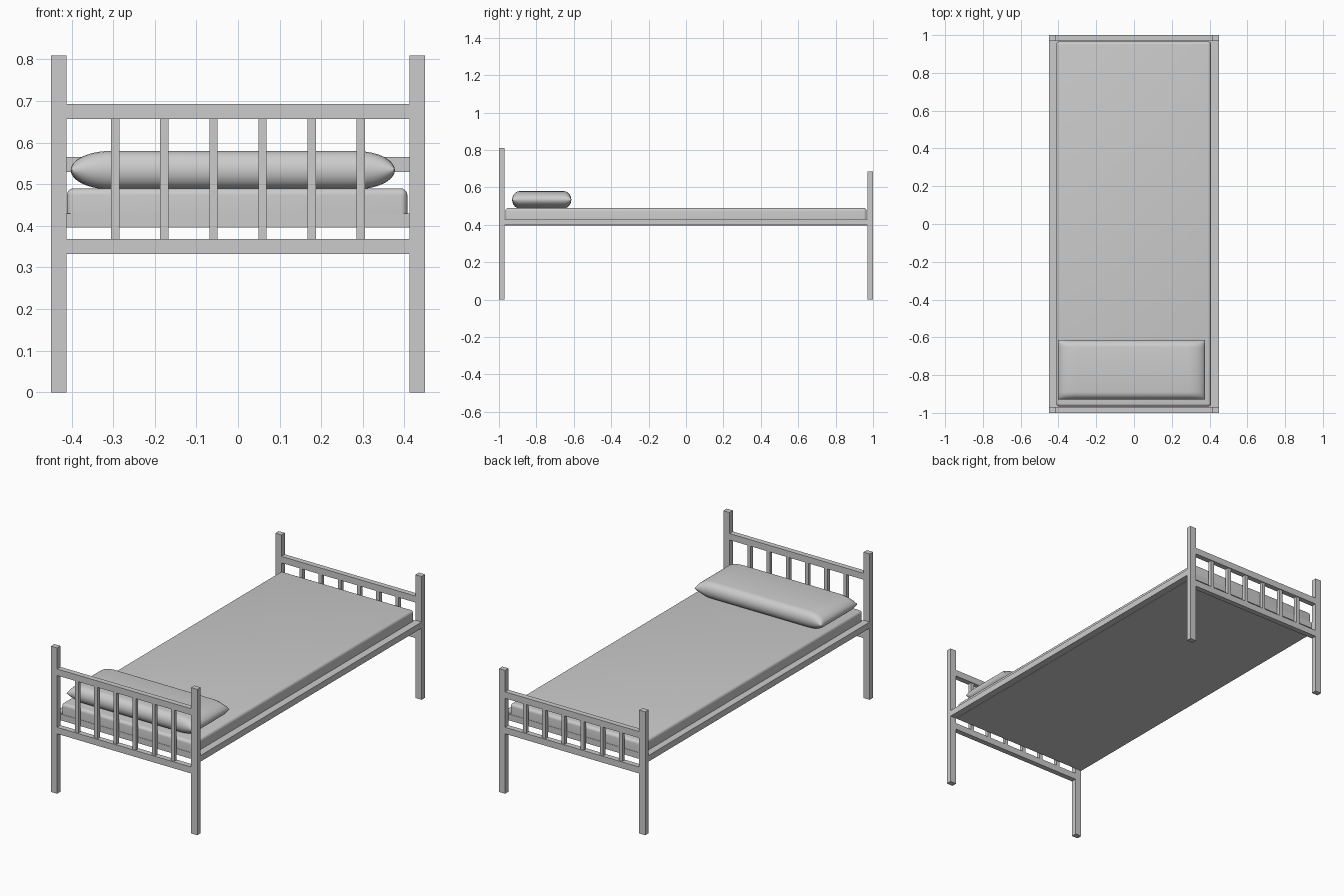
import bpy, bmesh, math

cube = bpy.data.objects.get("Cube")
if cube:
    bpy.data.objects.remove(cube, do_unlink=True)

grey = bpy.data.materials.new("light_grey")
grey.use_nodes = True
grey.diffuse_color = (0.6, 0.6, 0.6, 1)
grey.node_tree.nodes["Principled BSDF"].inputs["Base Color"].default_value = (0.6, 0.6, 0.6, 1)


def finish(name, bm):
    bmesh.ops.recalc_face_normals(bm, faces=bm.faces)
    mesh = bpy.data.meshes.new(name)
    bm.to_mesh(mesh)
    bm.free()
    obj = bpy.data.objects.new(name, mesh)
    bpy.context.collection.objects.link(obj)
    mesh.materials.append(grey)
    return obj


def smooth(obj, degrees):
    bpy.ops.object.select_all(action='DESELECT')
    obj.select_set(True)
    bpy.context.view_layer.objects.active = obj
    bpy.ops.object.shade_smooth_by_angle(angle=math.radians(degrees))


def box(name, x, y, z):
    """Box from (min, max) pairs."""
    bm = bmesh.new()
    bmesh.ops.create_cube(bm, size=1)
    for v in bm.verts:
        for i, (lo, hi) in enumerate((x, y, z)):
            v.co[i] = lo if v.co[i] < 0 else hi
    return finish(name, bm)


HALF_W, INNER = 0.45, 0.412


# Head and foot frames: posts, two rails and six bars
def end_frame(name, y, post_top, rail_top):
    mid = (y[0] + y[1]) / 2
    for side, x in (("right", (-HALF_W, -INNER)), ("left", (INNER, HALF_W))):
        box(f"{name}_post_{side}", x, y, (0, post_top))
    box(f"{name}_upper_rail", (-INNER, INNER), y, (rail_top - 0.036, rail_top))
    box(f"{name}_lower_rail", (-INNER, INNER), y, (0.333, 0.369))
    for i in range(6):
        x = (i - 2.5) * 0.118
        box(f"{name}_bar_{i + 1}", (x - 0.01, x + 0.01), (mid - 0.01, mid + 0.01),
            (0.369, rail_top - 0.036))


end_frame("head", (-1.0, -0.97), 0.81, 0.693)
end_frame("foot", (0.97, 1.0), 0.685, 0.566)

# Side rails
for side, x in (("right", (-HALF_W, -INNER)), ("left", (INNER, HALF_W))):
    box(f"side_rail_{side}", x, (-0.97, 0.97), (0.398, 0.432))

# Base board and rounded mattress
box("base_board", (-INNER, INNER), (-0.968, 0.968), (0.396, 0.43))
mattress = box("mattress", (-0.411, 0.407), (-0.966, 0.966), (0.43, 0.49))
bm = bmesh.new()
bm.from_mesh(mattress.data)
edges = [e for e in bm.edges if max(v.co.z for v in e.verts) > 0.45]
bmesh.ops.bevel(bm, geom=edges, offset=0.016, segments=5, profile=0.5, affect='EDGES')
bm.to_mesh(mattress.data)
bm.free()
smooth(mattress, 40)


# Pillow: stadium sections lofted along x, thinning to rounded ends
def pillow(x, y, z, end, side, steps=10):
    stations = [(x[0] + end * (1 - math.cos(a)), math.sin(a))
                for a in (math.pi / 2 * (i + 0.2) / (steps + 0.2) for i in range(steps + 1))]
    stations += [(x[0] + x[1] - px, s) for px, s in reversed(stations)]
    mid_y, mid_z = sum(y) / 2, sum(z) / 2
    flat, half = (y[1] - y[0]) / 2 - side, (z[1] - z[0]) / 2
    bm = bmesh.new()
    rings = []
    for px, s in stations:
        ring = []
        for sign, start in ((1, -math.pi / 2), (-1, math.pi / 2)):
            for i in range(steps + 1):
                a = start + math.pi * i / steps
                ring.append(bm.verts.new((px, mid_y + sign * flat + side * math.cos(a),
                                          mid_z + half * s * math.sin(a))))
        rings.append(ring)
    for a, b in zip(rings, rings[1:]):
        for i in range(len(a)):
            j = (i + 1) % len(a)
            bm.faces.new((a[i], a[j], b[j], b[i]))
    bm.faces.new(rings[0])
    bm.faces.new(rings[-1])
    return finish("pillow", bm)


smooth(pillow((-0.402, 0.377), (-0.93, -0.613), (0.488, 0.58), 0.095, 0.04), 50)
